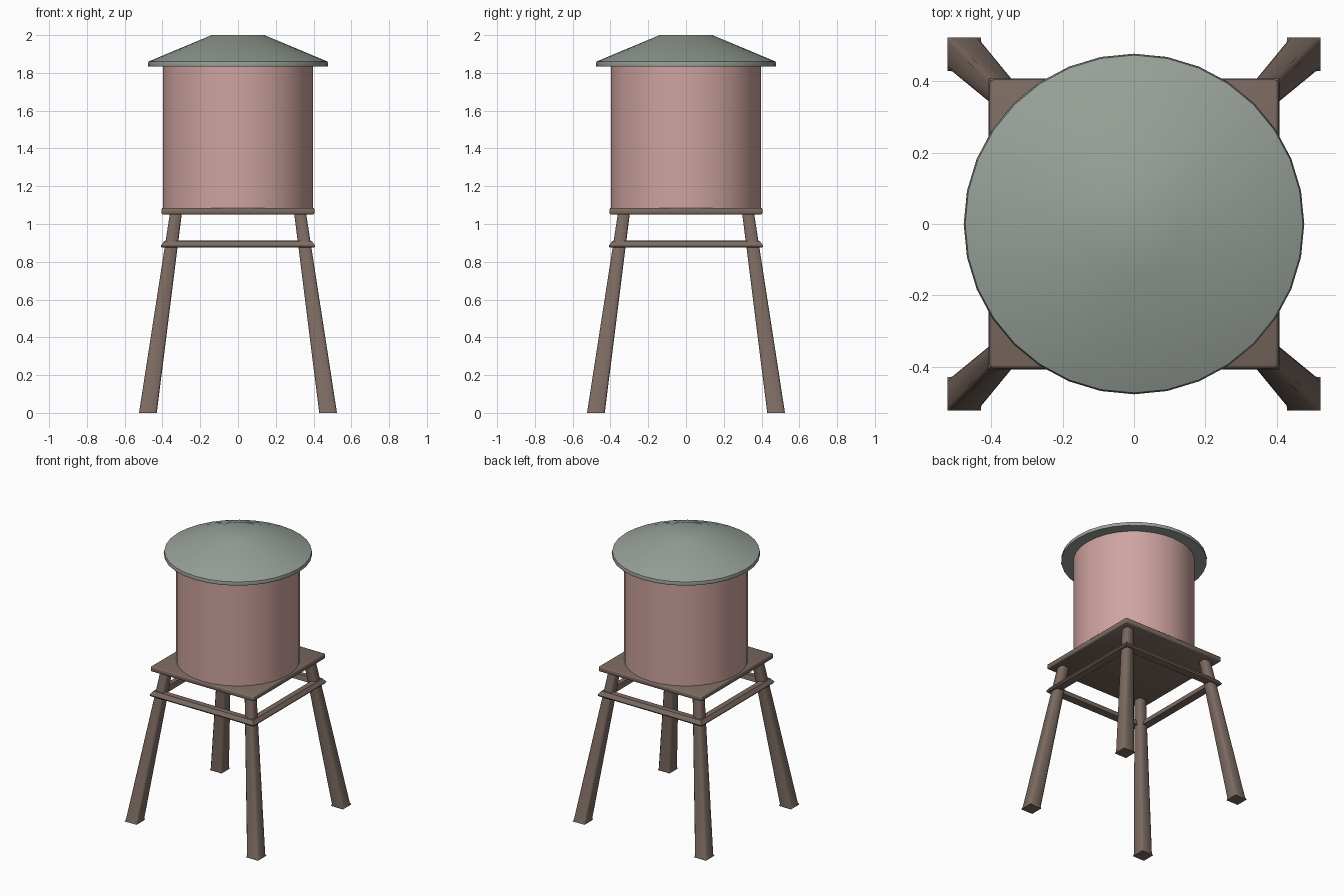
import bpy, bmesh, math

if "Cube" in bpy.data.objects:
    bpy.data.objects.remove(bpy.data.objects["Cube"])


def material(name, rgb):
    m = bpy.data.materials.new(name)
    m.diffuse_color = (*rgb, 1)
    m.use_nodes = True
    m.node_tree.nodes["Principled BSDF"].inputs["Base Color"].default_value = m.diffuse_color
    return m


WOOD = material("wood", (0.20, 0.145, 0.12))
TANK = material("tank_paint", (0.62, 0.37, 0.35))
ROOF = material("roof_paint", (0.31, 0.35, 0.31))


def finish(name, bm, mat, angle=30):
    bmesh.ops.recalc_face_normals(bm, faces=bm.faces)
    mesh = bpy.data.meshes.new(name)
    bm.to_mesh(mesh)
    bm.free()
    mesh.materials.append(mat)
    ob = bpy.data.objects.new(name, mesh)
    bpy.context.collection.objects.link(ob)
    bpy.ops.object.select_all(action='DESELECT')
    ob.select_set(True)
    bpy.context.view_layer.objects.active = ob
    bpy.ops.object.shade_smooth_by_angle(angle=math.radians(angle))
    return ob


def loft(bm, rings, cap=True, close=False):
    """Skin a list of point rings, with end caps or joined end to end."""
    vs = [[bm.verts.new(p) for p in r] for r in rings]
    pairs = list(zip(vs, vs[1:])) + ([(vs[-1], vs[0])] if close else [])
    for a, b in pairs:
        for i in range(len(a)):
            j = (i + 1) % len(a)
            bm.faces.new((a[i], a[j], b[j], b[i]))
    if cap:
        bm.faces.new(vs[0])
        bm.faces.new(vs[-1])


def circle(r, z, n=32):
    return [(r * math.cos(2 * math.pi * i / n), r * math.sin(2 * math.pi * i / n), z)
            for i in range(n)]


def chamfered_square(lo, hi, c, z, sx, sy):
    pts = [(lo + c, lo), (hi - c, lo), (hi, lo + c), (hi, hi - c),
           (hi - c, hi), (lo + c, hi), (lo, hi - c), (lo, lo + c)]
    return [(sx * x, sy * y, z) for x, y in pts]


# Tapered, splayed legs with chamfered edges and square feet
def leg_ring(z, c, sx, sy):
    t = z / 1.06
    return chamfered_square(0.43 - 0.133 * t, 0.524 - 0.164 * t, c, z, sx, sy)


for fb, sy in (("front", -1), ("back", 1)):
    for lr, sx in (("left", -1), ("right", 1)):
        bm = bmesh.new()
        loft(bm, [leg_ring(0, 0.001, sx, sy), leg_ring(0.012, 0.012, sx, sy),
                  leg_ring(1.06, 0.010, sx, sy)])
        finish(f"{fb}_{lr}_leg", bm, WOOD, 50)

# Mitred brace frame around the legs
bm = bmesh.new()
profile = [(0.404, 0.875), (0.409, 0.884), (0.391, 0.910), (0.355, 0.912), (0.347, 0.875)]
loft(bm, [[(h, h, z), (-h, h, z), (-h, -h, z), (h, -h, z)] for h, z in profile],
     cap=False, close=True)
finish("brace_frame", bm, WOOD)

# Square platform with softened edges
bm = bmesh.new()
bmesh.ops.create_cube(bm, size=1)
for v in bm.verts:
    v.co = (v.co.x * 0.81, v.co.y * 0.81, 1.068 + v.co.z * 0.036)
bmesh.ops.bevel(bm, geom=bm.edges[:], offset=0.009, segments=2, profile=0.5,
                affect='EDGES')
finish("platform", bm, WOOD, 50)

# Round tank
bm = bmesh.new()
loft(bm, [circle(0.398, 1.08), circle(0.398, 1.845)])
finish("tank", bm, TANK)

# Conical roof with a thin rim and flat top
bm = bmesh.new()
loft(bm, [circle(0.476, 1.835), circle(0.478, 1.842), circle(0.474, 1.860),
          circle(0.14, 2.0)])
finish("roof", bm, ROOF)
